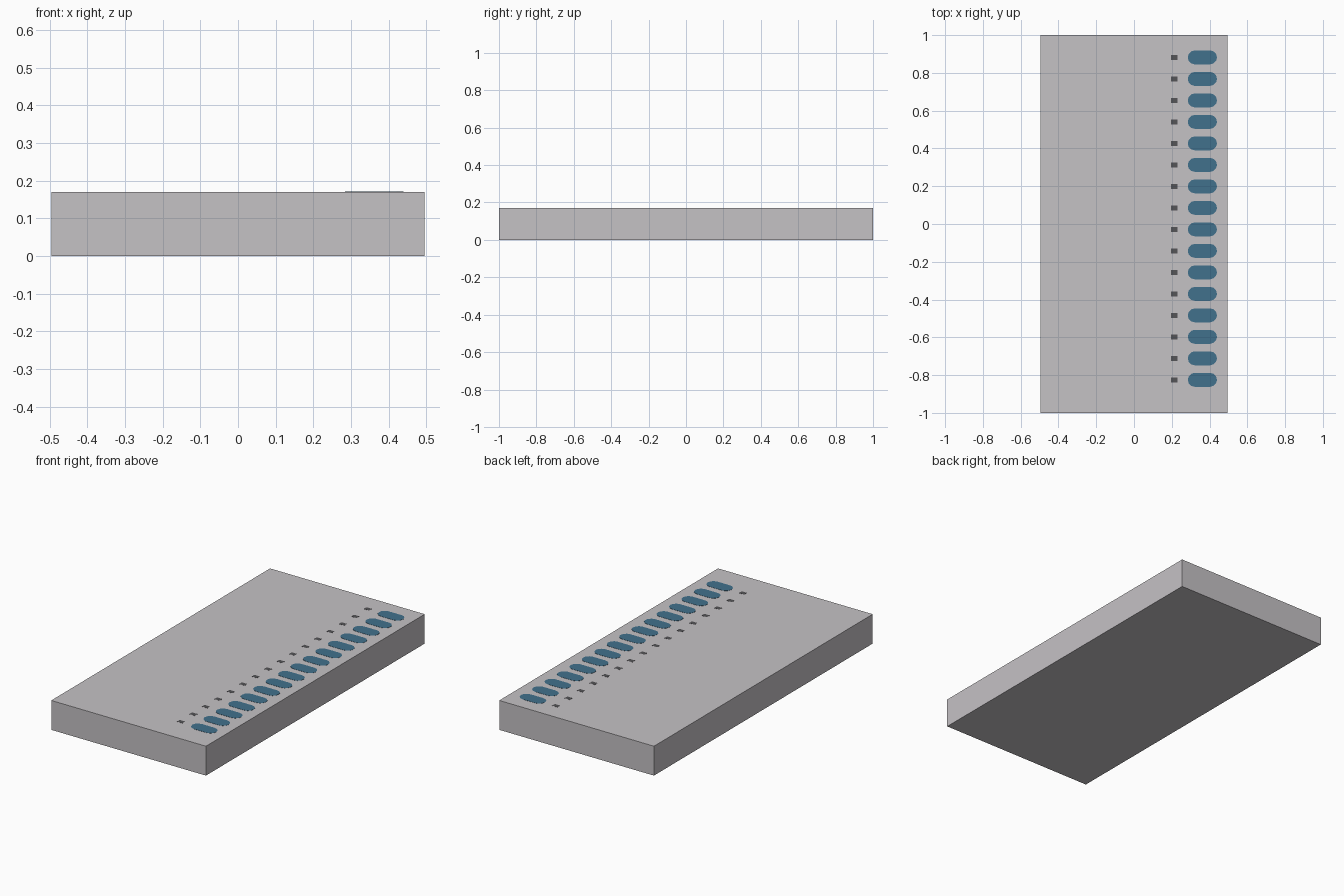
import bpy, bmesh, math

if "Cube" in bpy.data.objects:
    bpy.data.objects.remove(bpy.data.objects["Cube"])

TOP = 0.17


def material(name, color):
    m = bpy.data.materials.new(name)
    m.diffuse_color = (*color, 1)
    m.use_nodes = True
    m.node_tree.nodes["Principled BSDF"].inputs["Base Color"].default_value = m.diffuse_color
    return m


def prism(name, outline, z0, z1, mat):
    bm = bmesh.new()
    face = bm.faces.new([bm.verts.new((x, y, z0)) for x, y in outline])
    ext = bmesh.ops.extrude_face_region(bm, geom=[face])
    for v in ext["geom"]:
        if isinstance(v, bmesh.types.BMVert):
            v.co.z = z1
    bmesh.ops.recalc_face_normals(bm, faces=bm.faces)
    me = bpy.data.meshes.new(name)
    bm.to_mesh(me)
    bm.free()
    me.materials.append(mat)
    ob = bpy.data.objects.new(name, me)
    bpy.context.collection.objects.link(ob)
    return ob


def rect(cx, cy, w, h):
    return [(cx + sx * w / 2, cy + sy * h / 2)
            for sx, sy in ((-1, -1), (1, -1), (1, 1), (-1, 1))]


def stadium(cx, cy, w, h, n=6):
    r, pts = h / 2, []
    for side, start in ((1, -90), (-1, 90)):
        for i in range(n + 1):
            a = math.radians(start + 180 * i / n)
            pts.append((cx + side * (w / 2 - r) + r * math.cos(a),
                        cy + r * math.sin(a)))
    return pts


grey = material("light grey", (0.56, 0.54, 0.56))
blue = material("slate blue", (0.053, 0.165, 0.262))
dark = material("dark grey", (0.09, 0.09, 0.095))

# Main slab
prism("slab", rect(0, 0, 0.99, 2), 0, TOP, grey)

# Row of rounded inlays, each with a small marker beside it
for i in range(16):
    y = 0.882 - i * 0.1138
    prism(f"inlay_{i + 1}", stadium(0.362, y, 0.155, 0.074), TOP - 0.004, TOP + 0.001, blue)
    prism(f"marker_{i + 1}", rect(0.213, y, 0.035, 0.026), TOP - 0.004, TOP + 0.0005, dark)
